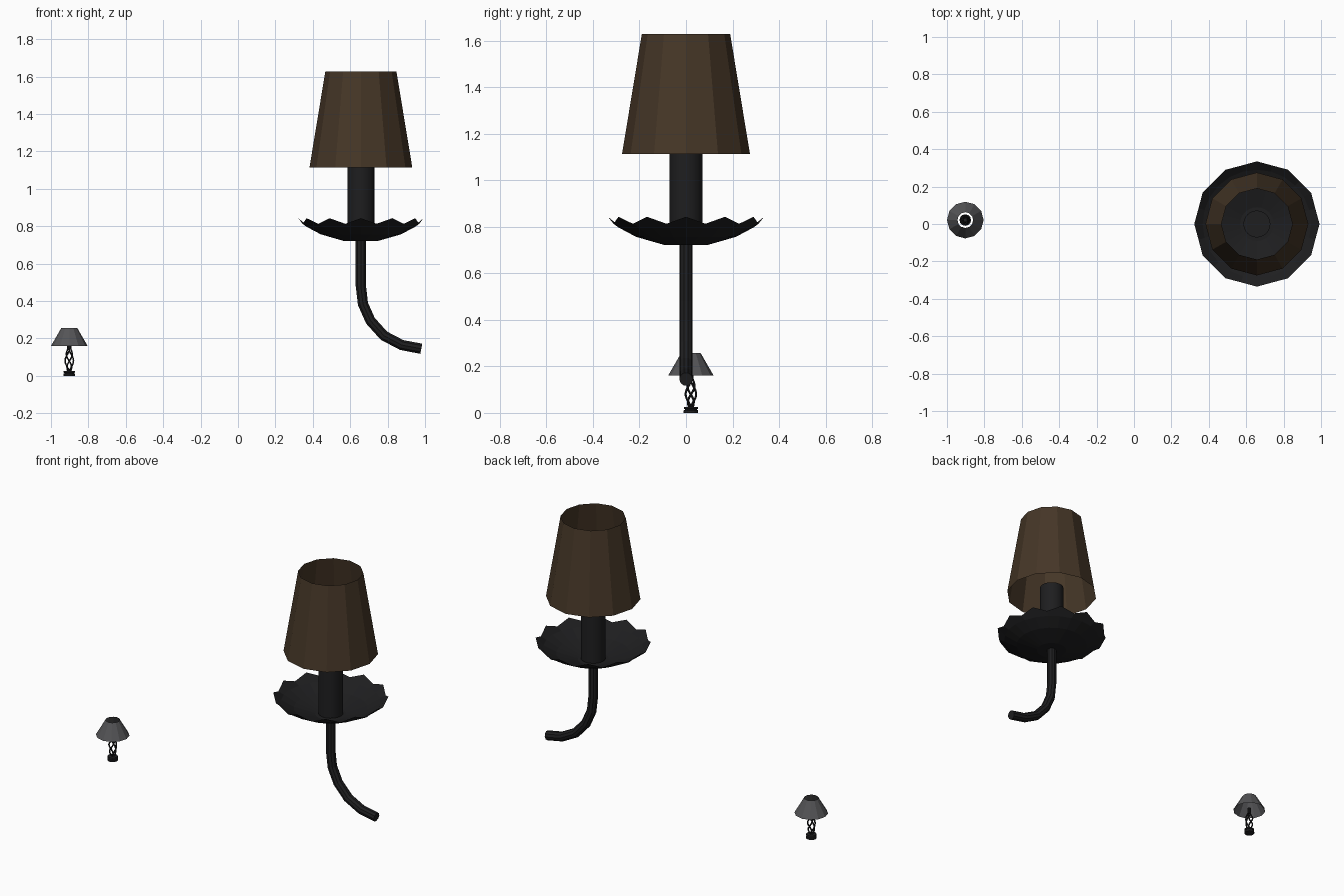
import bpy, bmesh, math
from mathutils import Vector

if "Cube" in bpy.data.objects:
    bpy.data.objects.remove(bpy.data.objects["Cube"])


def mat(name, c):
    m = bpy.data.materials.new(name)
    m.diffuse_color = (*c, 1)
    m.use_nodes = True
    m.node_tree.nodes["Principled BSDF"].inputs["Base Color"].default_value = m.diffuse_color
    return m


IRON = mat("dark_iron", (0.013, 0.013, 0.014))
BROWN = mat("brown_cloth", (0.06, 0.037, 0.02))
GREY = mat("grey_cloth", (0.09, 0.09, 0.095))


def finish(name, bm, material):
    bmesh.ops.recalc_face_normals(bm, faces=bm.faces)
    me = bpy.data.meshes.new(name)
    bm.to_mesh(me)
    bm.free()
    ob = bpy.data.objects.new(name, me)
    me.materials.append(material)
    bpy.context.collection.objects.link(ob)
    return ob


def lathe(name, centre, profile, sides, material, start=False, end=False, wave=None):
    """Spin (radius, z) points; wave(i, ring) returns a radius and height offset."""
    bm = bmesh.new()
    rings = []
    for k, (r, z) in enumerate(profile):
        ring = []
        for i in range(sides):
            a = math.tau * i / sides
            dr, dz = wave(i, k) if wave else (0, 0)
            ring.append(bm.verts.new((centre[0] + (r + dr) * math.cos(a),
                                      centre[1] + (r + dr) * math.sin(a), z + dz)))
        rings.append(ring)
    for lo, hi in zip(rings, rings[1:]):
        for i in range(sides):
            j = (i + 1) % sides
            bm.faces.new((lo[i], lo[j], hi[j], hi[i]))
    if start:
        bm.faces.new(rings[0])
    if end:
        bm.faces.new(rings[-1])
    return finish(name, bm, material)


def tube(name, path, radius, sides, material):
    """Sweep a round section along a path and cap both ends."""
    pts = [Vector(p) for p in path]
    bm = bmesh.new()
    rings = []
    for i, p in enumerate(pts):
        t = (pts[min(i + 1, len(pts) - 1)] - pts[max(i - 1, 0)]).normalized()
        u = Vector((0, 1, 0))
        u = (u - t * u.dot(t)).normalized()
        v = t.cross(u)
        rings.append([bm.verts.new(p + radius * (u * math.cos(math.tau * k / sides)
                                                 + v * math.sin(math.tau * k / sides)))
                      for k in range(sides)])
    for lo, hi in zip(rings, rings[1:]):
        for k in range(sides):
            j = (k + 1) % sides
            bm.faces.new((lo[k], lo[j], hi[j], hi[k]))
    bm.faces.new(rings[0])
    bm.faces.new(rings[-1])
    return finish(name, bm, material)


# Large wall lamp
W = (0.657, 0)
lathe("wall_lamp_shade", W, [(0.275, 1.113), (0.19, 1.628)], 12, BROWN)
candle = lathe("candle_sleeve", W, [(0.072, 0.725), (0.072, 1.16)], 24, IRON, True, True)
bpy.context.view_layer.objects.active = candle
candle.select_set(True)
bpy.ops.object.shade_smooth_by_angle()


# Scalloped drip dish
def scallop(i, ring):
    if ring < 3:
        return 0, 0
    return (0, 0) if i % 2 == 0 else (-0.012, -0.03)


lathe("drip_dish", W, [(0.09, 0.721), (0.215, 0.757), (0.29, 0.797), (0.335, 0.843)],
      24, IRON, start=True, wave=scallop)

# Curved arm
tube("curved_arm", [(0.657, 0, 0.73), (0.657, 0, 0.48), (0.668, 0, 0.385), (0.708, 0, 0.295),
                    (0.78, 0, 0.215), (0.875, 0, 0.165), (0.98, 0, 0.145)], 0.029, 10, IRON)

# Small table lamp shade and base
T = (-0.902, 0.021)
lathe("table_lamp_shade", T, [(0.098, 0.16), (0.042, 0.257)], 12, GREY)
lathe("table_lamp_base", T, [(0.031, 0), (0.031, 0.011), (0.026, 0.013), (0.026, 0.016),
                             (0.03, 0.018), (0.03, 0.026)], 12, IRON, True, True)

# Twisted cage of four wires
for w in range(4):
    path = []
    for s in range(11):
        f = s / 10
        a = math.tau * w / 4 + f * math.pi * 1.1
        r = 0.007 + 0.016 * math.sin(math.pi * f)
        path.append((T[0] + r * math.cos(a), T[1] + r * math.sin(a), 0.022 + 0.125 * f))
    tube(f"twisted_wire_{w + 1}", path, 0.0045, 6, IRON)

# Socket under the small shade
lathe("table_lamp_socket", T, [(0.011, 0.14), (0.011, 0.175)], 10, IRON, True, True)
